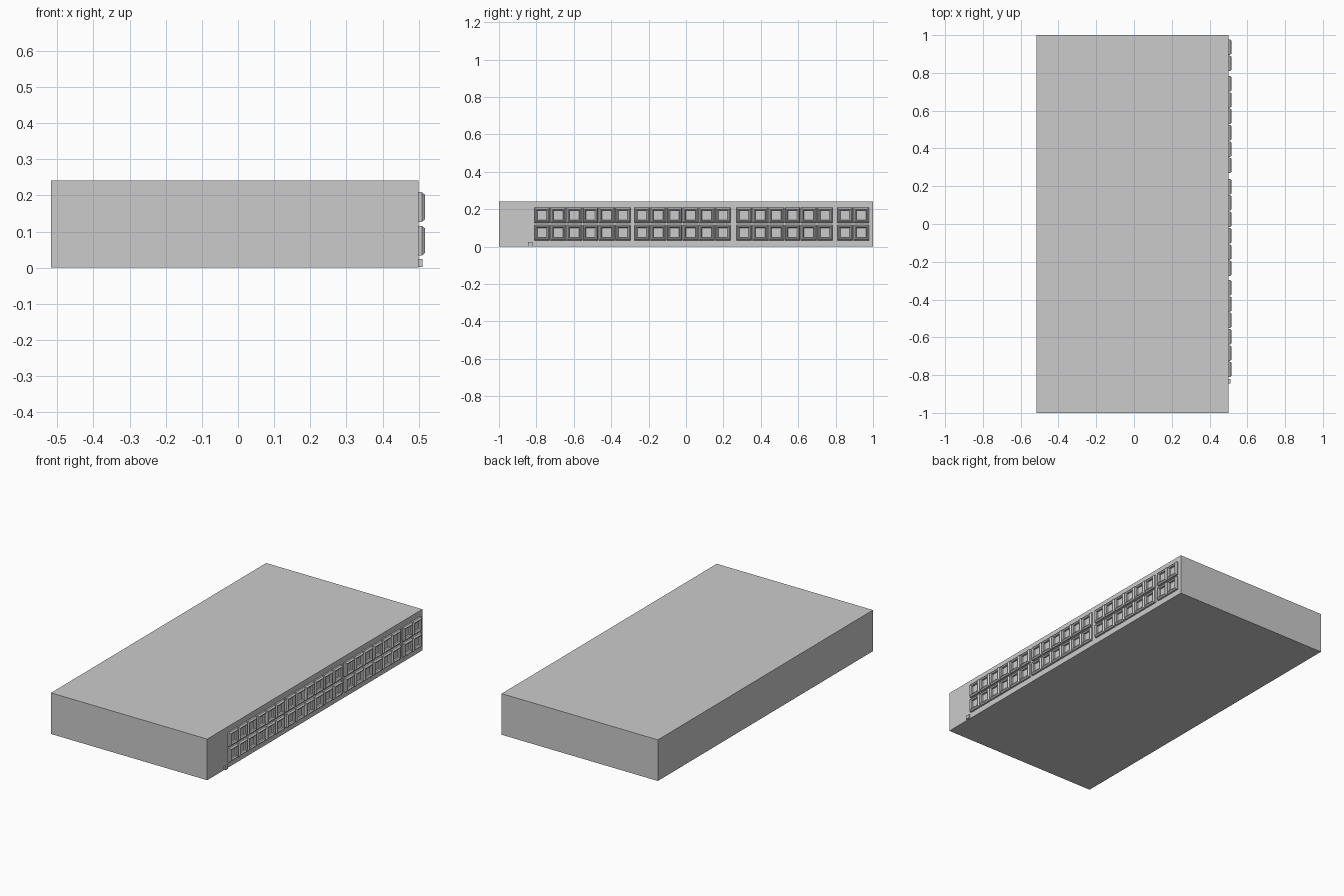
import bpy, bmesh

if "Cube" in bpy.data.objects:
    bpy.data.objects.remove(bpy.data.objects["Cube"])


def make_object(name, bm):
    bmesh.ops.recalc_face_normals(bm, faces=bm.faces)
    mesh = bpy.data.meshes.new(name)
    bm.to_mesh(mesh)
    bm.free()
    obj = bpy.data.objects.new(name, mesh)
    bpy.context.collection.objects.link(obj)
    return obj


def box(name, lo, hi):
    bm = bmesh.new()
    bmesh.ops.create_cube(bm, size=1)
    for v in bm.verts:
        v.co = [(a + b) / 2 + c * (b - a) for a, b, c in zip(lo, hi, v.co)]
    return make_object(name, bm)


# Socket frame: (x, half size) steps from panel, over the lip, down to the floor
PROFILE = [(0.498, 0.041), (0.509, 0.041), (0.517, 0.034),
           (0.517, 0.031), (0.511, 0.025), (0.501, 0.025)]


def add_socket(bm, y, z):
    rings = [[bm.verts.new((x, y + h * sy, z + h * sz))
              for sy, sz in ((-1, -1), (1, -1), (1, 1), (-1, 1))]
             for x, h in PROFILE]
    for a, b in zip(rings, rings[1:]):
        for i in range(4):
            j = (i + 1) % 4
            bm.faces.new((a[i], a[j], b[j], b[i]))
    bm.faces.new(rings[-1])
    bm.faces.new(rings[0][::-1])


# Casing
box("casing", (-0.517, -1, 0), (0.5, 1, 0.242))

# Two rows of sockets: three banks of six, then an end pair
PITCH = 0.0866
for bank, (start, count) in enumerate([(-0.77, 6), (-0.235, 6), (0.31, 6), (0.85, 2)]):
    bm = bmesh.new()
    for i in range(count):
        for z in (0.075, 0.168):
            add_socket(bm, start + i * PITCH, z)
    make_object(f"socket_bank_{bank + 1}", bm)

# Small button at the lower edge of the panel
box("small_button", (0.498, -0.845, 0.002), (0.51, -0.82, 0.024))
